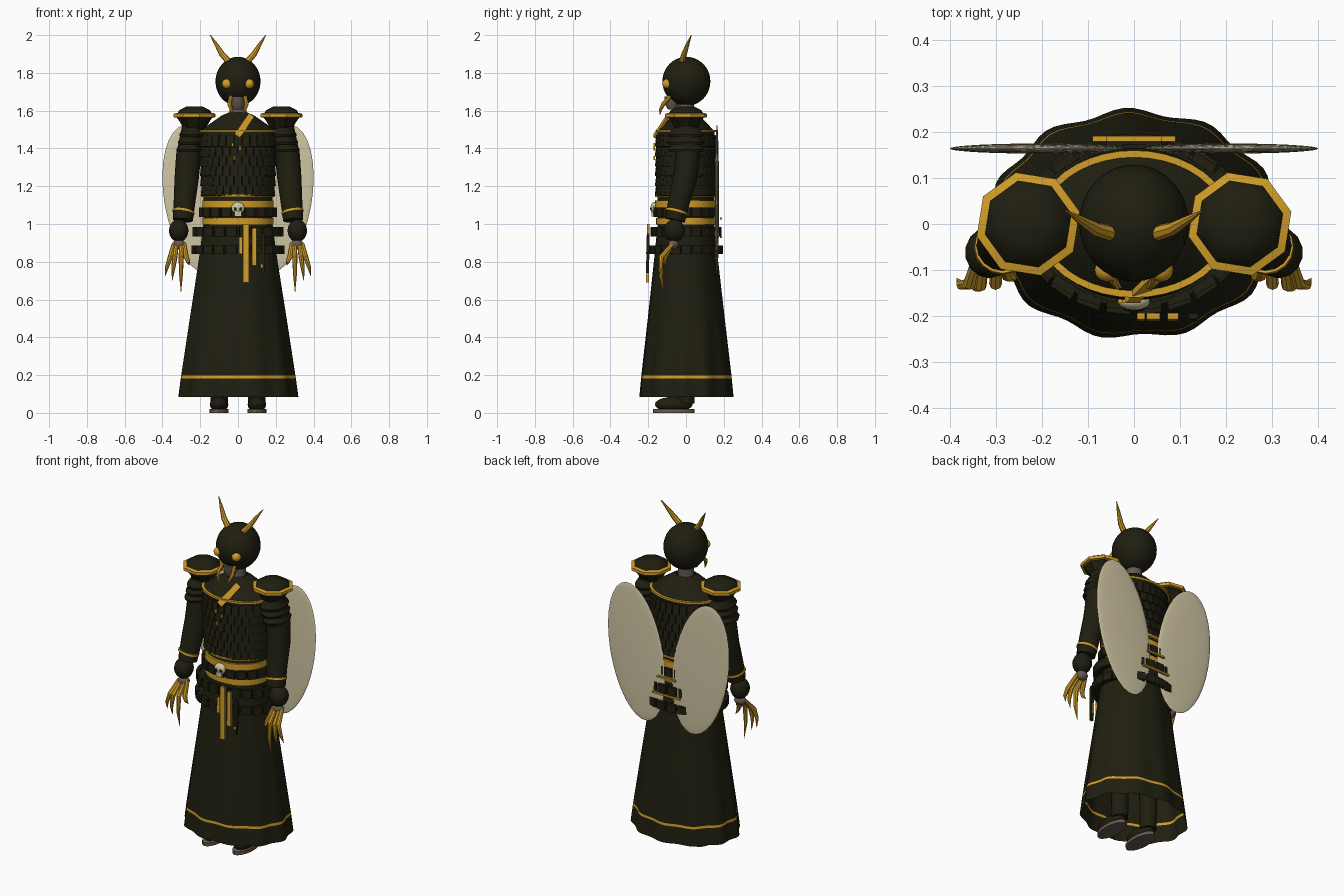
import bpy, bmesh, math
from mathutils import Matrix, Vector

if "Cube" in bpy.data.objects:
    bpy.data.objects.remove(bpy.data.objects["Cube"])


def material(name, rgb):
    m = bpy.data.materials.new(name)
    m.diffuse_color = (*rgb, 1)
    m.use_nodes = True
    m.node_tree.nodes["Principled BSDF"].inputs["Base Color"].default_value = m.diffuse_color
    return m


DARK = material("dark_olive", (0.014, 0.013, 0.005))
GOLD = material("gold", (0.64, 0.34, 0.02))
CREAM = material("cream", (0.64, 0.57, 0.37))
BROWN = material("grey_brown", (0.14, 0.10, 0.08))


def finish(bm, name, *mats):
    bmesh.ops.recalc_face_normals(bm, faces=bm.faces)
    me = bpy.data.meshes.new(name)
    bm.to_mesh(me)
    bm.free()
    ob = bpy.data.objects.new(name, me)
    bpy.context.collection.objects.link(ob)
    for m in mats:
        me.materials.append(m)
    return ob


def skin(bm, rings, cap=True, loop=False):
    n = len(rings[0])
    pairs = list(zip(rings, rings[1:])) + ([(rings[-1], rings[0])] if loop else [])
    for a, b in pairs:
        for i in range(n):
            bm.faces.new((a[i], a[(i + 1) % n], b[(i + 1) % n], b[i]))
    if cap and not loop:
        bm.faces.new(rings[0])
        bm.faces.new(rings[-1])


def lathe(name, levels, mat, n=24, cx=0, cy=0, cap=True, loop=False, wave=None, turn=0):
    """Stack of ellipses given as (z, rx, ry)."""
    bm = bmesh.new()
    rings = []
    for z, rx, ry in levels:
        ring = []
        for i in range(n):
            t = 2 * math.pi * (i + turn) / n
            k = 1 + (wave(z, t) if wave else 0)
            ring.append(bm.verts.new((cx + rx * k * math.cos(t), cy + ry * k * math.sin(t), z)))
        rings.append(ring)
    skin(bm, rings, cap, loop)
    return finish(bm, name, mat)


def band(name, z, rx, ry, h, t, mat, **kw):
    """Closed hoop of height h and thickness t."""
    return lathe(name, [(z - h / 2, rx - t, ry - t), (z - h / 2, rx, ry),
                        (z + h / 2, rx, ry), (z + h / 2, rx - t, ry - t)], mat, loop=True, **kw)


def tube(name, pts, mat, n=10):
    """Round limb through points (x, y, z, radius)."""
    bm = bmesh.new()
    p = [Vector(q[:3]) for q in pts]
    rings = []
    for i, q in enumerate(pts):
        d = (p[min(i + 1, len(p) - 1)] - p[max(i - 1, 0)]).normalized()
        u = d.cross(Vector((0, 1, 0))).normalized()
        v = d.cross(u)
        rings.append([bm.verts.new(p[i] + q[3] * (u * math.cos(a) + v * math.sin(a)))
                      for a in (2 * math.pi * k / n for k in range(n))])
    skin(bm, rings)
    return finish(bm, name, mat)


def ball(name, loc, scale, mat, u=20, v=14, rot=0):
    bm = bmesh.new()
    bmesh.ops.create_uvsphere(bm, u_segments=u, v_segments=v, radius=1,
                              matrix=Matrix.Translation(loc) @ Matrix.Rotation(rot, 4, 'Y')
                              @ Matrix.Diagonal((*scale, 1)))
    return finish(bm, name, mat)


def beam(name, a, b, w, t, mat):
    """Flat strap from a to b, facing the front."""
    a, b = Vector(a), Vector(b)
    z = (b - a).normalized()
    x = Vector((0, -1, 0)).cross(z).normalized()
    y = z.cross(x)
    m = Matrix((x, y, z)).transposed().to_4x4()
    m.translation = (a + b) / 2
    bm = bmesh.new()
    bmesh.ops.create_cube(bm, size=1, matrix=m @ Matrix.Diagonal((w, t, (b - a).length, 1)))
    return finish(bm, name, mat)


def plates(name, rows, n, size, tilt, mat):
    """Rows (z, rx, ry) of small plates set round an ellipse, alternate rows staggered."""
    bm = bmesh.new()
    for r, (z, rx, ry) in enumerate(rows):
        for i in range(n):
            t = 2 * math.pi * (i + 0.5 * (r % 2)) / n
            face = math.atan2(math.sin(t) / ry, math.cos(t) / rx)
            m = (Matrix.Translation((rx * math.cos(t), ry * math.sin(t), z))
                 @ Matrix.Rotation(face, 4, 'Z') @ Matrix.Rotation(tilt, 4, 'Y')
                 @ Matrix.Diagonal((*size, 1)))
            bmesh.ops.create_cube(bm, size=1, matrix=m)
    return finish(bm, name, mat)


# Long robe: scalloped skirt, waist, chest and sloping shoulders, with a gold hem stripe
def scallop(z, t):
    return 0.028 * max(0, (0.85 - z) / 0.77) * math.cos(11 * t + 1)


robe = lathe("robe", [(0.085, .312, .246), (0.183, .300, .237), (0.197, .298, .236), (0.5, .255, .203),
                      (0.85, .202, .165), (1.0, .183, .15), (1.15, .183, .15), (1.3, .187, .15),
                      (1.46, .2, .15), (1.49, .205, .15), (1.53, .15, .115), (1.575, .085, .07),
                      (1.59, .05, .05)], DARK, n=88, cap=False, wave=scallop)
robe.data.materials.append(GOLD)
for f in robe.data.polygons:
    if 0.184 < f.center.z < 0.196:
        f.material_index = 1

# Chest armour of overlapping scales and the collar line
plates("chest_scales", [(1.18 + 0.052 * k, .19 + .002 * k, .157) for k in range(6)],
       30, (0.008, 0.036, 0.062), -0.12, DARK)
band("collar_trim", 1.492, .214, .16, 0.012, 0.015, GOLD, n=40)
beam("chest_strap", (0.07, -.092, 1.575), (-0.005, -.166, 1.465), 0.035, 0.012, GOLD)
for x, z in ((-0.03, 1.41), (0.01, 1.39), (-0.02, 1.34)):
    beam("chest_stud", (x, -.168, z), (x, -.168, z + 0.02), 0.01, 0.008, GOLD)

# Waist: gold hoops with belts of dark plates
band("upper_waist_trim", 1.15, .192, .165, 0.014, 0.02, GOLD, n=40)
band("gold_sash", 1.105, .188, .164, 0.04, 0.02, GOLD, n=40)
band("lower_sash", 1.015, .188, .158, 0.035, 0.02, GOLD, n=40)
plates("upper_belt_plates", [(1.063, .197, .163)], 20, (0.02, 0.05, 0.05), 0, DARK)
plates("middle_belt_plates", [(0.96, .232, .176)], 22, (0.02, 0.053, 0.05), 0, DARK)
plates("lower_belt_plates", [(0.863, .236, .186)], 22, (0.02, 0.053, 0.046), 0, DARK)
band("middle_belt_strap", 0.96, .226, .17, 0.022, 0.03, DARK, n=40)
band("lower_belt_strap", 0.863, .23, .18, 0.022, 0.035, DARK, n=40)

# Skull buckle
ball("skull_buckle", (0, -.168, 1.085), (0.036, 0.02, 0.032), CREAM, 14, 10)
beam("skull_jaw", (0, -.172, 1.04), (0, -.172, 1.065), 0.036, 0.02, CREAM)
for s in (-1, 1):
    ball("skull_socket", (s * 0.014, -.184, 1.08), (0.009, 0.006, 0.009), DARK, 10, 6)

# Hanging tassels
for x, top, low, w, mat in ((.042, 1.0, .69, .03, GOLD), (.015, .93, .84, .018, GOLD),
                            (.085, .98, .78, .024, GOLD), (.13, .95, .74, .018, DARK),
                            (.125, .84, .77, .012, GOLD)):
    beam("tassel", (x, -.2, top), (x, -.204, low), w, 0.014, mat)

# Head, neck and jaw
ball("head", (0, 0.002, 1.755), (0.119, 0.127, 0.13), DARK, 32, 20)
lathe("neck", [(1.56, .045, .045), (1.66, .042, .042)], BROWN, n=14)
lathe("jaw", [(1.605, .022, .02), (1.63, .036, .035), (1.675, .038, .04)], BROWN, n=12, cy=-.075)

# Back straps between the wings
for z, w in ((1.03, 0.06), (0.93, 0.09)):
    beam("wing_strap", (-w, .185, z), (w, .185, z), 0.01, 0.012, GOLD)

for s in (-1, 1):
    # Eyes, mandibles and horns
    ball("eye", (s * 0.059, -.1, 1.742), (0.027, 0.026, 0.026), GOLD, 12, 8)
    tube("mandible", [(s * .038, -.085, 1.675, .01), (s * .046, -.12, 1.635, .011),
                      (s * .036, -.135, 1.605, .008), (s * .028, -.138, 1.58, .002)], GOLD, 8)
    tube("horn", [(s * .05, -.02, 1.86, .017), (s * .085, -.01, 1.9, .015),
                  (s * .115, .008, 1.95, .01), (s * .147, .028, 2.0, .002)], GOLD, 8)

    # Octagonal shoulder guard with gold rim and layered pads below
    cx = s * 0.23
    lathe("shoulder_guard", [(1.505, .06, .06), (1.54, .08, .08), (1.57, .102, .102),
                             (1.602, .084, .084), (1.621, .045, .045)], DARK, n=8, cx=cx, turn=0.3)
    lathe("shoulder_rim", [(1.563, .1, .1), (1.566, .115, .115), (1.583, .115, .115), (1.588, .096, .096)],
          GOLD, n=8, cx=cx, loop=True, turn=0.3)
    for k in range(3):
        z = 1.49 - 0.04 * k
        lathe("arm_pad", [(z - .03, .064, .09), (z - .015, .068, .097), (z + .02, .045, .07)],
              DARK, n=14, cx=s * (.243 + .008 * k))

    # Sleeve, cuff and padded hand
    tube("sleeve", [(s * .24, 0, 1.52, .055), (s * .262, .008, 1.36, .066), (s * .272, -.005, 1.24, .064),
                    (s * .282, -.035, 1.13, .058), (s * .292, -.058, 1.02, .053)], DARK, 16)
    tube("cuff_trim", [(s * .288, -.05, 1.07, .059), (s * .29, -.053, 1.058, .059)], GOLD, 16)
    ball("hand_guard", (s * .314, -.062, .965), (.053, .056, .06), DARK, 14, 10)
    ball("palm", (s * .312, -.066, .892), (.035, .028, .028), BROWN, 12, 8)

    # Long claws
    for x0, x1, y1, low in ((.285, .258, -.1, .78), (.3, .302, -.118, .64),
                            (.325, .348, -.122, .70), (.34, .385, -.118, .725)):
        tube("claw", [(s * x0, -.07, .895, .011), (s * (x0 * .6 + x1 * .4), y1 - .012, .825, .014),
                      (s * (x0 * .2 + x1 * .8), y1 - .015, (low + .82) / 2, .01),
                      (s * x1, y1, low, .001)], GOLD, 8)

    # Wing
    ball("wing", (s * .212, .164, 1.13), (.178, .011, .402), CREAM, 28, 16, rot=s * math.radians(10))

    # Leg, boot and sole
    lathe("leg", [(.05, .046, .046), (.3, .05, .05), (.7, .06, .06)], DARK, n=14, cx=s * .1)
    ball("boot", (s * .1, -.065, .045), (.049, .1, .04), DARK, 16, 10)
    lathe("sole", [(0, .05, .11), (.02, .05, .11)], BROWN, n=20, cx=s * .1, cy=-.065)

# Smooth shading with crisp edges
for ob in bpy.data.objects:
    ob.select_set(True)
    bpy.context.view_layer.objects.active = ob
bpy.ops.object.shade_smooth_by_angle(angle=math.radians(35))
